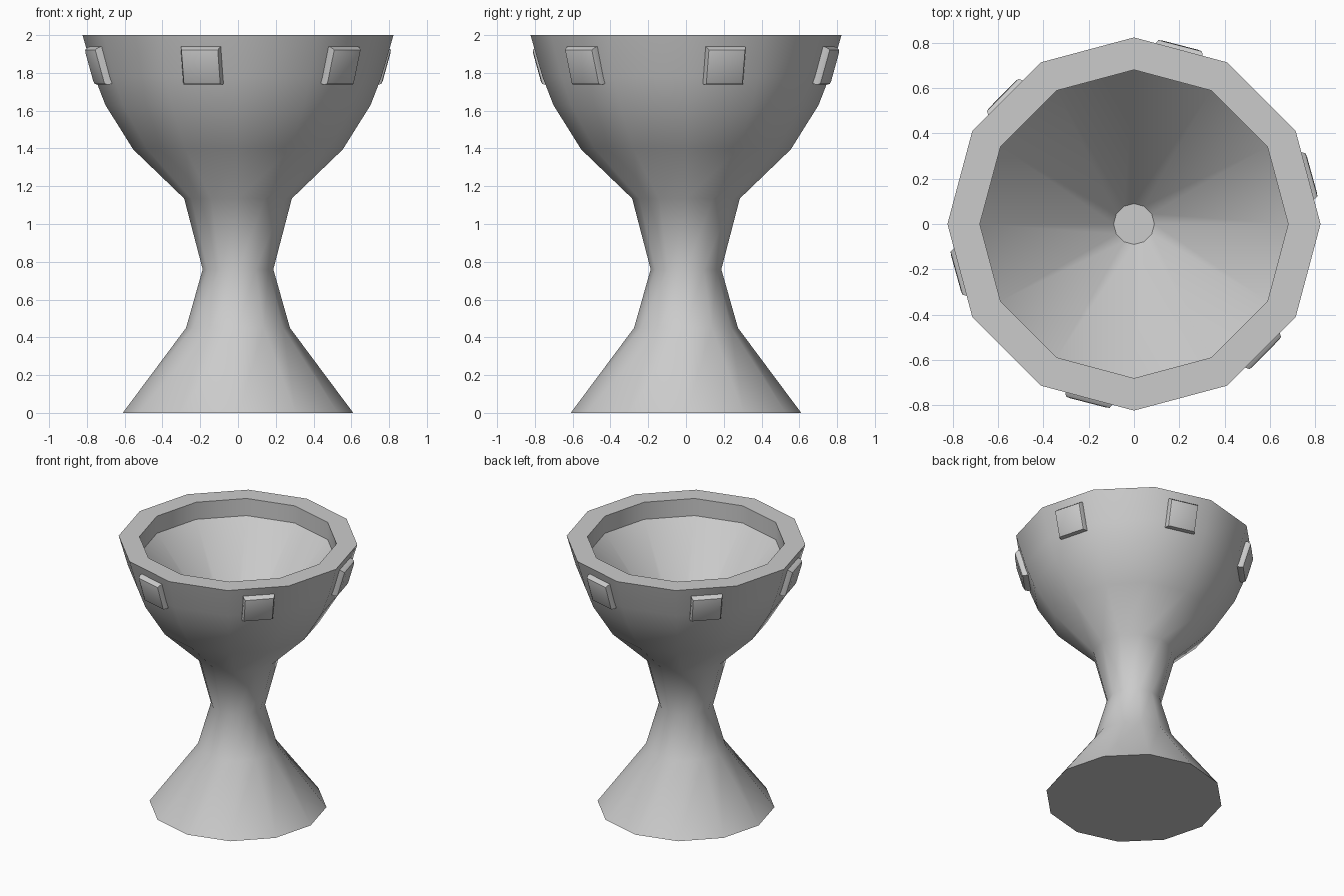
import bpy, bmesh, math
from mathutils import Matrix

if "Cube" in bpy.data.objects:
    bpy.data.objects.remove(bpy.data.objects["Cube"])

SIDES = 12


def finish(bm, name, angle):
    bmesh.ops.recalc_face_normals(bm, faces=bm.faces)
    mesh = bpy.data.meshes.new(name)
    bm.to_mesh(mesh)
    bm.free()
    ob = bpy.data.objects.new(name, mesh)
    bpy.context.collection.objects.link(ob)
    bpy.ops.object.select_all(action='DESELECT')
    ob.select_set(True)
    bpy.context.view_layer.objects.active = ob
    bpy.ops.object.shade_smooth_by_angle(angle=math.radians(angle))
    return ob


# Goblet: outer wall from foot to rim, then down the inside of the bowl
profile = [(0.61, 0), (0.275, 0.45), (0.187, 0.76), (0.285, 1.135),
           (0.555, 1.395), (0.702, 1.63), (0.76, 1.78), (0.823, 2.0),
           (0.68, 2.0), (0.68, 1.87), (0.09, 1.2)]
bm = bmesh.new()
rings = []
for r, z in profile:
    rings.append([bm.verts.new((r * math.cos(2 * math.pi * i / SIDES),
                                r * math.sin(2 * math.pi * i / SIDES), z))
                  for i in range(SIDES)])
for a, b in zip(rings, rings[1:]):
    for i in range(SIDES):
        j = (i + 1) % SIDES
        bm.faces.new((a[i], a[j], b[j], b[i]))
bm.faces.new(rings[0])    # underside of the foot
bm.faces.new(rings[-1])   # floor of the bowl
finish(bm, "goblet", 38)

# Six bevelled square gems, leaning outwards with the bowl
for k in range(6):
    bm = bmesh.new()
    place = (Matrix.Rotation(math.radians(15.5 + 60 * k), 4, 'Z')
             @ Matrix.Translation((0.746, 0, 1.843))
             @ Matrix.Rotation(math.radians(16), 4, 'Y'))
    bmesh.ops.create_cube(bm, size=1, matrix=Matrix.Diagonal((0.10, 0.215, 0.205, 1)))
    front = [e for e in bm.edges if all(v.co.x > 0 for v in e.verts)]
    bmesh.ops.bevel(bm, geom=front, offset=0.028, segments=2, profile=0.5, affect='EDGES')
    bmesh.ops.transform(bm, matrix=place, verts=bm.verts)
    finish(bm, f"gem_{k + 1}", 38)
